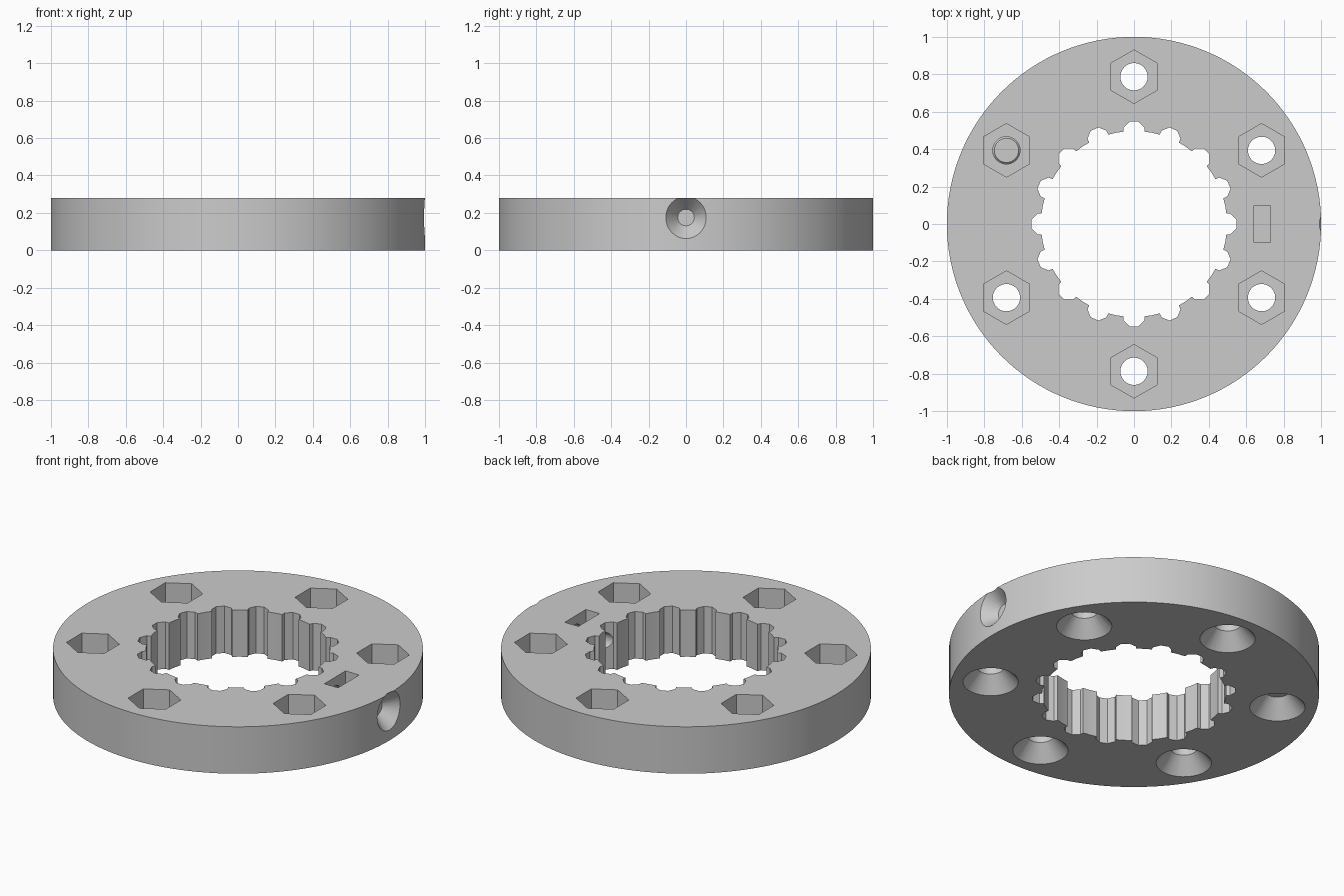
import bpy, bmesh
from math import cos, sin, pi, radians
from mathutils import Matrix

if "Cube" in bpy.data.objects:
    bpy.data.objects.remove(bpy.data.objects["Cube"])

HEIGHT = 0.28
BOLT_RADIUS = 0.787
PIN_Z = 0.175

grey = bpy.data.materials.new("plain grey")
grey.use_nodes = True
grey.diffuse_color = (0.6, 0.6, 0.6, 1)
grey.node_tree.nodes["Principled BSDF"].inputs["Base Color"].default_value = (0.6, 0.6, 0.6, 1)


def frustum(name, sides, r0, r1, z0, z1, turn=0.0, place=Matrix()):
    """Prism or cone from z0 to z1, then moved by the matrix."""
    bm = bmesh.new()
    angles = [turn + 2 * pi * i / sides for i in range(sides)]
    low = [bm.verts.new((r0 * cos(a), r0 * sin(a), z0)) for a in angles]
    high = [bm.verts.new((r1 * cos(a), r1 * sin(a), z1)) for a in angles]
    bm.faces.new(low[::-1])
    bm.faces.new(high)
    for i in range(sides):
        j = (i + 1) % sides
        bm.faces.new((low[i], low[j], high[j], high[i]))
    bm.transform(place)
    mesh = bpy.data.meshes.new(name)
    bm.to_mesh(mesh)
    bm.free()
    mesh.materials.append(grey)
    obj = bpy.data.objects.new(name, mesh)
    bpy.context.collection.objects.link(obj)
    return obj


def cut(tool):
    """Subtract a tool from the ring and discard it."""
    tool.hide_render = True
    mod = ring.modifiers.new("cut", "BOOLEAN")
    mod.operation = "DIFFERENCE"
    mod.solver = "EXACT"
    mod.object = tool
    bpy.context.view_layer.objects.active = ring
    bpy.ops.object.modifier_apply(modifier=mod.name)
    bpy.data.objects.remove(tool)


def around(angle, radius):
    return Matrix.Rotation(angle, 4, "Z") @ Matrix.Translation((radius, 0, 0))


# Ring with its central bore
ring = frustum("clamp_ring", 128, 1, 1, 0, HEIGHT)
cut(frustum("bore", 64, 0.497, 0.497, -0.1, 0.4))

# Sixteen eight-sided grooves in the bore
for i in range(16):
    cut(frustum("groove", 8, 0.0595, 0.0595, -0.1, 0.4, pi / 8,
                around(i * pi / 8, 0.494)))

# Six bolt holes: hexagonal nut pocket on top, countersink below
for i in range(6):
    spot = around(radians(30 + 60 * i), BOLT_RADIUS)
    cut(frustum("bolt_hole", 32, 0.073, 0.073, -0.1, 0.4, 0, spot))
    cut(frustum("nut_pocket", 6, 0.143, 0.143, HEIGHT - 0.13, 0.4, 0, spot))
    cut(frustum("countersink", 32, 0.167, 0.065, -0.02, 0.1, 0, spot))

# Radial screw hole with a flared mouth on the left side
sideways = Matrix.Translation((0, 0, PIN_Z)) @ Matrix.Rotation(pi / 2, 4, "Y")
cut(frustum("screw_hole", 32, 0.053, 0.053, 0.45, 1.1, 0, sideways))
cut(frustum("screw_mouth", 32, 0.0444, 0.130, 0.92, 1.02, 0, sideways))

# Rectangular slot for the screw's nut
slot_shape = Matrix.Translation((0.685, 0, 0)) @ Matrix.Diagonal((0.045, 0.1, 1, 1))
cut(frustum("nut_slot", 4, 2 ** 0.5, 2 ** 0.5, 0.075, 0.4, pi / 4, slot_shape))

# Smooth round walls, sharp edges elsewhere
bpy.ops.object.select_all(action="DESELECT")
ring.select_set(True)
bpy.context.view_layer.objects.active = ring
bpy.ops.object.shade_smooth_by_angle(angle=radians(25))
